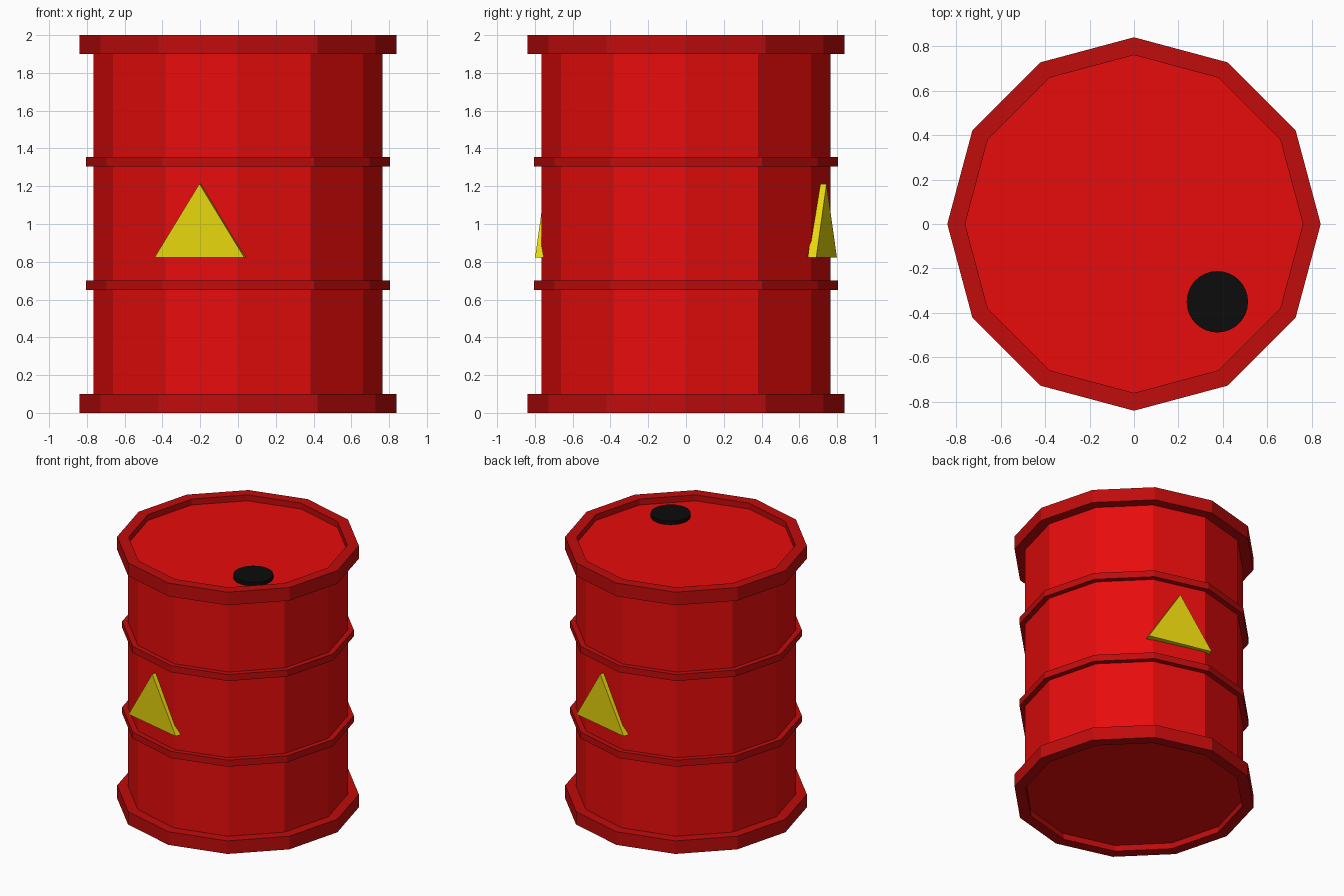
import bpy, bmesh
from math import sin, cos, tau, radians
from mathutils import Matrix

if "Cube" in bpy.data.objects:
    bpy.data.objects.remove(bpy.data.objects["Cube"])

SIDES = 12


def material(name, rgb):
    m = bpy.data.materials.new(name)
    m.diffuse_color = (*rgb, 1)
    m.use_nodes = True
    m.node_tree.nodes["Principled BSDF"].inputs["Base Color"].default_value = m.diffuse_color
    return m


red = material("red_paint", (0.8, 0.0035, 0.0035))
dark_red = material("dark_red_paint", (0.53, 0.0035, 0.0035))
yellow = material("yellow_sign", (0.8, 0.67, 0.0035))
black = material("black_cap", (0.0035, 0.0035, 0.0035))


def finish(name, bm, mat):
    bmesh.ops.recalc_face_normals(bm, faces=bm.faces)
    mesh = bpy.data.meshes.new(name)
    bm.to_mesh(mesh)
    bm.free()
    mesh.materials.append(mat)
    ob = bpy.data.objects.new(name, mesh)
    bpy.context.collection.objects.link(ob)
    return ob


def disc(name, r, z0, z1, mat, sides=SIDES, x=0, y=0):
    """Closed upright cylinder."""
    bm = bmesh.new()
    ring = [bm.verts.new((x + r * cos(tau * i / sides), y + r * sin(tau * i / sides), z0))
            for i in range(sides)]
    base = bm.faces.new(ring)
    ext = bmesh.ops.extrude_face_region(bm, geom=[base], use_keep_orig=True)
    top = [v for v in ext["geom"] if isinstance(v, bmesh.types.BMVert)]
    bmesh.ops.translate(bm, verts=top, vec=(0, 0, z1 - z0))
    return finish(name, bm, mat)


def hoop(name, r_in, r_out, z0, z1, mat):
    """Rectangular section swept round the barrel axis."""
    bm = bmesh.new()
    section = [(r_in, z0), (r_out, z0), (r_out, z1), (r_in, z1)]
    rings = [[bm.verts.new((r * cos(tau * i / SIDES), r * sin(tau * i / SIDES), z))
              for r, z in section] for i in range(SIDES)]
    for i in range(SIDES):
        a, b = rings[i], rings[(i + 1) % SIDES]
        for j in range(4):
            k = (j + 1) % 4
            bm.faces.new((a[j], b[j], b[k], a[k]))
    return finish(name, bm, mat)


def sign(name, angle):
    """Triangular plate lying on one flat side of the barrel."""
    bm = bmesh.new()
    outline = [(-0.276, 0.822), (0.212, 0.822), (-0.032, 1.213)]
    back = [bm.verts.new((0.725, y, z)) for y, z in outline]
    front = [bm.verts.new((0.771, y, z)) for y, z in outline]
    bm.faces.new(back)
    bm.faces.new(front)
    for i in range(3):
        j = (i + 1) % 3
        bm.faces.new((back[i], back[j], front[j], front[i]))
    bm.transform(Matrix.Rotation(radians(angle), 4, 'Z'))
    return finish(name, bm, yellow)


# Barrel body, with its ends recessed inside the rims
disc("barrel_body", 0.765, 0.045, 1.955, red)

# End rims and the two reinforcing bands
hoop("bottom_rim", 0.76, 0.84, 0.0, 0.1, dark_red)
hoop("top_rim", 0.76, 0.84, 1.9, 2.0, dark_red)
hoop("lower_band", 0.75, 0.805, 0.65, 0.7, dark_red)
hoop("upper_band", 0.75, 0.805, 1.305, 1.355, dark_red)

# Filler cap on the lid
cap = disc("filler_cap", 0.138, 1.94, 1.982, black, 32, 0.375, -0.35)
bpy.context.view_layer.objects.active = cap
cap.select_set(True)
bpy.ops.object.shade_smooth_by_angle()

# Warning plates on opposite sides
sign("front_sign", -103)
sign("back_sign", 77)
